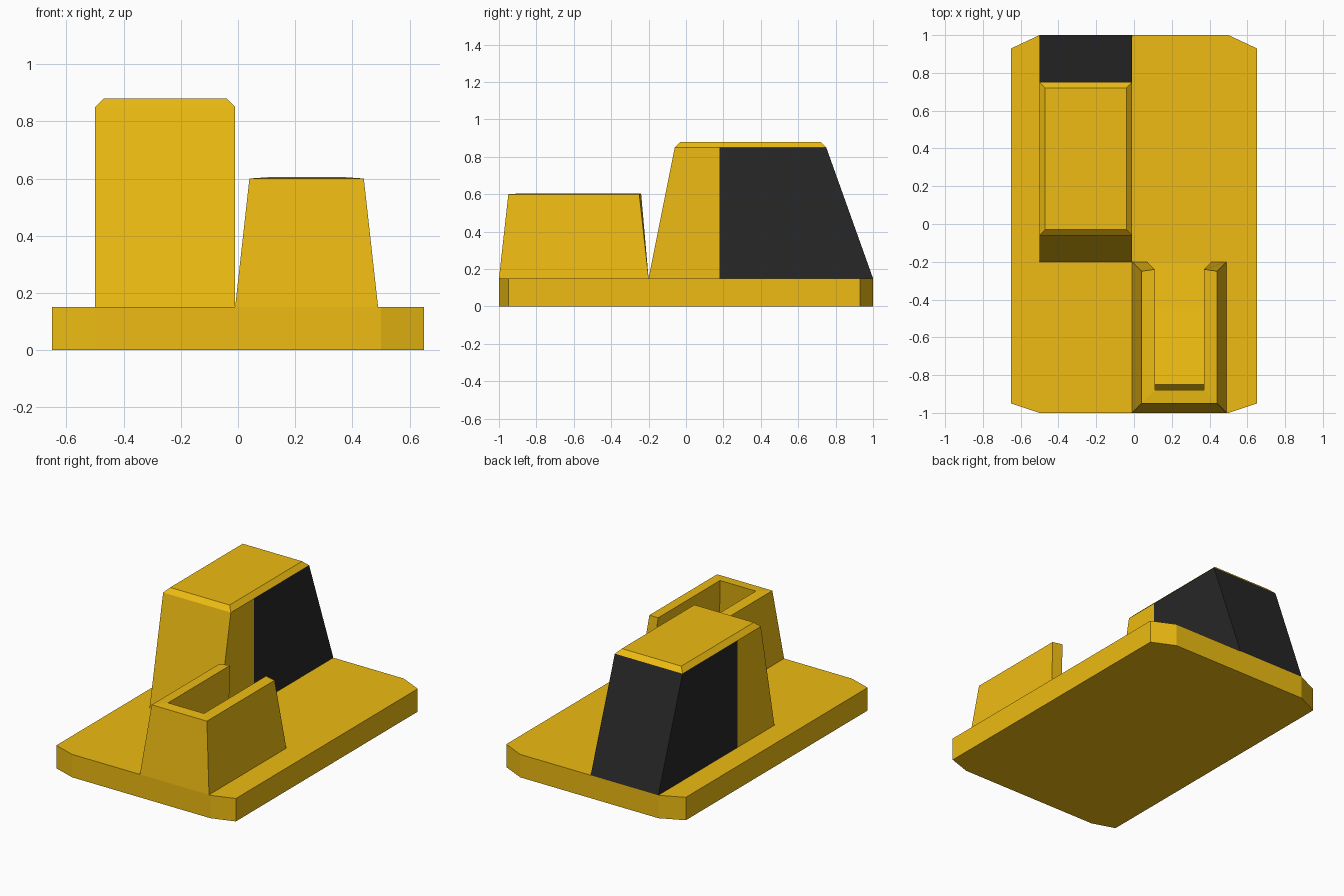
import bpy, bmesh

if "Cube" in bpy.data.objects:
    bpy.data.objects.remove(bpy.data.objects["Cube"])


def material(name, rgb):
    m = bpy.data.materials.new(name)
    m.diffuse_color = (*rgb, 1)
    m.use_nodes = True
    m.node_tree.nodes["Principled BSDF"].inputs["Base Color"].default_value = m.diffuse_color
    return m


YELLOW = material("yellow", (0.85, 0.50, 0.006))
BLACK = material("black", (0.02, 0.02, 0.02))


def loft(name, rings, closed=True, wrap=False, black=()):
    """Skin rings of points; black lists (band, side) pairs to paint dark."""
    bm = bmesh.new()
    vs = [[bm.verts.new(p) for p in r] for r in rings]
    n = len(rings[0])
    for b in range(len(rings) if wrap else len(rings) - 1):
        lo, hi = vs[b], vs[(b + 1) % len(vs)]
        for i in range(n if closed else n - 1):
            j = (i + 1) % n
            f = bm.faces.new((lo[i], lo[j], hi[j], hi[i]))
            f.material_index = int((b, i) in black)
    if closed:
        bm.faces.new(vs[0][::-1])
        bm.faces.new(vs[-1])
    else:
        bm.faces.new([r[0] for r in vs])
        bm.faces.new([r[-1] for r in vs])
    bmesh.ops.recalc_face_normals(bm, faces=bm.faces)
    me = bpy.data.meshes.new(name)
    bm.to_mesh(me)
    bm.free()
    me.materials.append(YELLOW)
    me.materials.append(BLACK)
    ob = bpy.data.objects.new(name, me)
    bpy.context.collection.objects.link(ob)
    return ob


# Base plate with slightly pointed ends
right = [(0.5, -1), (0.65, -0.95), (0.65, 0.93), (0.5, 1)]
outline = right + [(-x, y) for x, y in reversed(right)]
loft("base_plate", [[(x, y, z) for x, y in outline] for z in (0, 0.15)])


# Tall block: sloped ends, chamfered top, dark rear panels
def block_ring(x0, x1, y0, y1, z, split=0.18):
    return [(x0, y0, z), (x1, y0, z), (x1, split, z),
            (x1, y1, z), (x0, y1, z), (x0, split, z)]


loft("tall_block", [block_ring(-0.5, -0.01, -0.2, 1.0, 0.15),
                    block_ring(-0.5, -0.01, -0.06, 0.75, 0.85),
                    block_ring(-0.47, -0.04, -0.03, 0.72, 0.88)],
     black={(0, 2), (0, 3), (0, 4)})


# Low three-sided housing, open at the top and back
def u_ring(half, front, back, z, cx=0.24):
    return [(cx + half, back, z), (cx + half, front, z),
            (cx - half, front, z), (cx - half, back, z)]


loft("low_housing", [u_ring(0.25, -1.0, -0.2, 0.15),
                     u_ring(0.20, -0.95, -0.25, 0.60),
                     u_ring(0.13, -0.88, -0.24, 0.605),
                     u_ring(0.17, -0.93, -0.2, 0.15)],
     closed=False, wrap=True)

# Gently rising floor inside the housing
floor = [(-0.2, 0.15), (-0.45, 0.18), (-0.85, 0.25), (-0.92, 0.15)]
loft("housing_floor", [[(x, y, z) for y, z in floor] for x in (0.075, 0.405)])
